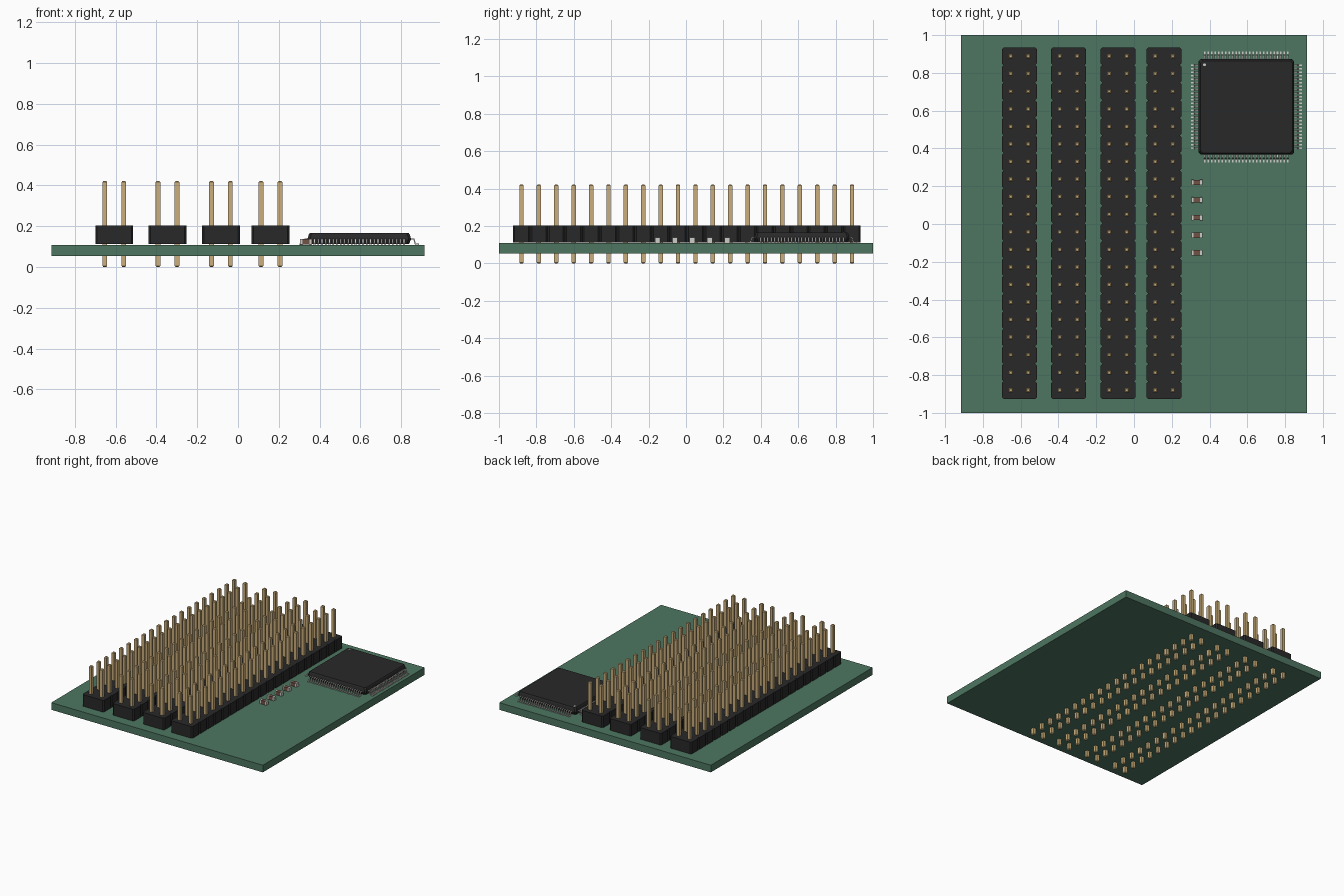
import bpy, bmesh, math
from mathutils import Matrix, Vector

if "Cube" in bpy.data.objects:
    bpy.data.objects.remove(bpy.data.objects["Cube"])

TOP = 0.109          # upper face of the board
PITCH = 0.093        # header pin spacing


def material(name, rgb):
    m = bpy.data.materials.new(name)
    m.diffuse_color = (*rgb, 1)
    m.use_nodes = True
    m.node_tree.nodes["Principled BSDF"].inputs["Base Color"].default_value = m.diffuse_color
    return m


GREEN = material("board_green", (0.075, 0.18, 0.12))
BLACK = material("plastic_black", (0.022, 0.022, 0.022))
GOLD = material("pin_gold", (0.60, 0.43, 0.20))
TIN = material("tin", (0.62, 0.61, 0.58))
BROWN = material("ceramic_brown", (0.16, 0.085, 0.06))


def loft(bm, rings):
    """Closed solid through rings of equal point count, listed end to end."""
    loops = [[bm.verts.new(p) for p in r] for r in rings]
    n = len(loops[0])
    for a, b in zip(loops, loops[1:]):
        for i in range(n):
            j = (i + 1) % n
            bm.faces.new((a[i], a[j], b[j], b[i]))
    bm.faces.new(loops[0][::-1])
    bm.faces.new(loops[-1])


def square(h, z, cx=0, cy=0, cut=0):
    """Square ring, with cut corners if cut > 0."""
    if cut:
        k = h - cut
        pts = [(h, -k), (h, k), (k, h), (-k, h), (-h, k), (-h, -k), (-k, -h), (k, -h)]
    else:
        pts = [(h, -h), (h, h), (-h, h), (-h, -h)]
    return [(cx + x, cy + y, z) for x, y in pts]


def box(bm, x0, x1, y0, y1, z0, z1):
    loft(bm, [[(x0, y0, z), (x1, y0, z), (x1, y1, z), (x0, y1, z)] for z in (z0, z1)])


def finish(bm, name, mat, loc=(0, 0, 0)):
    bmesh.ops.recalc_face_normals(bm, faces=bm.faces)
    me = bpy.data.meshes.new(name)
    bm.to_mesh(me)
    bm.free()
    me.materials.append(mat)
    ob = bpy.data.objects.new(name, me)
    ob.location = loc
    bpy.context.collection.objects.link(ob)
    return ob


# circuit board
bm = bmesh.new()
box(bm, -0.915, 0.915, -1, 1, 0.053, TOP)
finish(bm, "board", GREEN)

# four double-row pin headers
ROWS, C, W = 20, 0.0093, 0.093
Y0 = -ROWS * PITCH / 2
right = []
for i in range(ROWS):
    a, b = Y0 + i * PITCH, Y0 + (i + 1) * PITCH
    right += [(W - C, a), (W, a + C), (W, b - C)]
right.append((W - C, Y0 + ROWS * PITCH))
outline = right + [(-x, y) for x, y in reversed(right)]

for n, cx in enumerate((-0.607, -0.346, -0.084, 0.159), 1):
    bm = bmesh.new()
    loft(bm, [[(x, y, z) for x, y in outline] for z in (0.112, 0.203)])
    finish(bm, f"header_body_{n}", BLACK, (cx, 0.004, 0))
    bm = bmesh.new()
    for i in range(ROWS):
        for sx in (-1, 1):
            x, y = sx * PITCH / 2, Y0 + (i + 0.5) * PITCH
            loft(bm, [square(h, z, x, y) for h, z in
                      ((0.0065, 0), (0.0117, 0.006), (0.0117, 0.416), (0.0065, 0.422))])
    finish(bm, f"header_pins_{n}", GOLD, (cx, 0.004, 0))

# quad flat chip: body
CHIP = (0.595, 0.62, 0)
bm = bmesh.new()
loft(bm, [square(h, z, cut=0.012) for h, z in
          ((0.244, 0.112), (0.253, 0.135), (0.253, 0.141), (0.248, 0.159), (0.243, 0.166))])
finish(bm, "chip_body", BLACK, CHIP)

# chip: gull-wing leads, 25 on each side
wing = [(0.245, 0.141), (0.266, 0.141), (0.271, 0.138), (0.277, 0.117), (0.280, 0.115), (0.294, 0.115),
        (0.294, TOP), (0.277, TOP), (0.272, 0.112), (0.266, 0.134), (0.263, 0.1355), (0.245, 0.1355)]
bm = bmesh.new()
for side in range(4):
    rot = Matrix.Rotation(side * math.pi / 2, 3, 'Z')
    for i in range(25):
        y = (i - 12) * 0.0183
        loft(bm, [[rot @ Vector((x, y + d, z)) for x, z in wing] for d in (-0.004, 0.004)])
finish(bm, "chip_leads", TIN, CHIP)

# chip: first-pin marker
bm = bmesh.new()
bmesh.ops.create_cone(bm, cap_ends=True, segments=16, radius1=0.008, radius2=0.008, depth=0.002)
finish(bm, "chip_marker", TIN, (0.373, 0.843, 0.1660))

# small capacitors beside the headers
for i in range(5):
    loc = (0.333, 0.22 - i * PITCH, 0)
    bm = bmesh.new()
    box(bm, -0.018, 0.018, -0.0140, 0.0140, TOP + 0.0007, 0.1375)
    finish(bm, f"capacitor_body_{i + 1}", BROWN, loc)
    bm = bmesh.new()
    for s in (-1, 1):
        a, b = sorted((s * 0.017, s * 0.0293))
        box(bm, a, b, -0.0147, 0.0147, TOP, 0.1383)
    ends = finish(bm, f"capacitor_ends_{i + 1}", TIN, loc)
    bev = ends.modifiers.new("soft_edges", 'BEVEL')
    bev.width, bev.segments = 0.0015, 2
